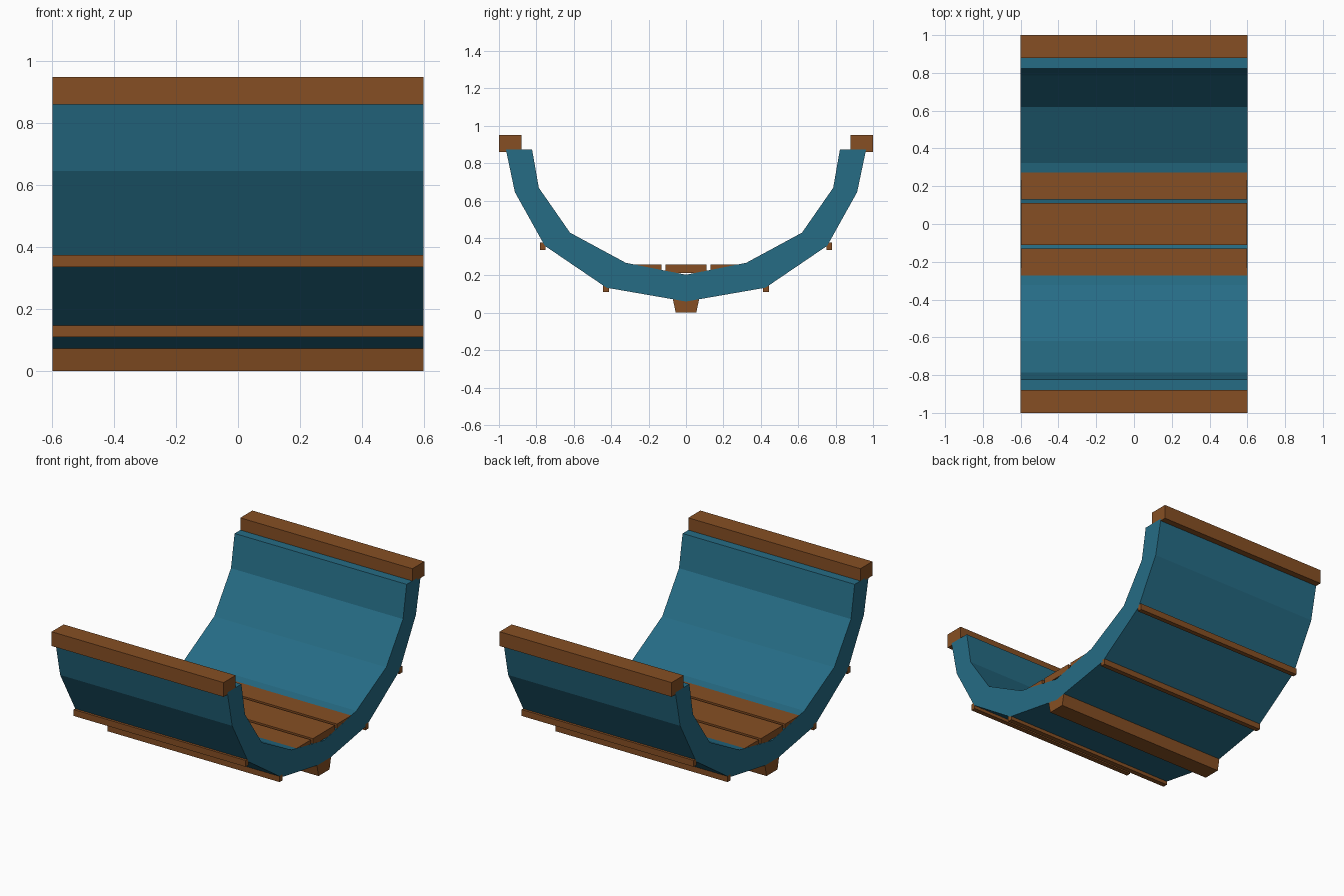
import bpy, bmesh

if "Cube" in bpy.data.objects:
    bpy.data.objects.remove(bpy.data.objects["Cube"])


def material(name, rgb):
    m = bpy.data.materials.new(name)
    m.diffuse_color = (*rgb, 1)
    m.use_nodes = True
    m.node_tree.nodes["Principled BSDF"].inputs["Base Color"].default_value = m.diffuse_color
    return m


teal = material("teal paint", (0.019, 0.15, 0.235))
brown = material("brown wood", (0.24, 0.078, 0.017))


def extrude_profile(name, pts, half_len, mat):
    """Sweep a closed (y, z) outline along x."""
    bm = bmesh.new()
    ends = [[bm.verts.new((x, y, z)) for y, z in pts] for x in (-half_len, half_len)]
    n = len(pts)
    for i in range(n):
        j = (i + 1) % n
        bm.faces.new((ends[0][i], ends[0][j], ends[1][j], ends[1][i]))
    caps = [bm.faces.new(e) for e in ends]
    bmesh.ops.recalc_face_normals(bm, faces=bm.faces)
    bmesh.ops.triangulate(bm, faces=caps)
    me = bpy.data.meshes.new(name)
    bm.to_mesh(me)
    bm.free()
    me.materials.append(mat)
    ob = bpy.data.objects.new(name, me)
    bpy.context.collection.objects.link(ob)
    return ob


def plank(name, y0, y1, z0, z1, half_len=0.6):
    return extrude_profile(name, [(y0, z0), (y1, z0), (y1, z1), (y0, z1)], half_len, brown)


# Hull shell: half outlines mirrored across y = 0
outer = [(0.963, 0.873), (0.915, 0.645), (0.755, 0.358), (0.425, 0.134)]
inner = [(0.823, 0.873), (0.787, 0.668), (0.62, 0.428), (0.322, 0.267)]


def mirrored(half, bottom):
    return half + [(0, bottom)] + [(-y, z) for y, z in reversed(half)]


extrude_profile("hull", mirrored(outer, 0.06) + mirrored(inner, 0.203)[::-1], 0.6, teal)

# Keel
extrude_profile("keel", [(-0.055, 0), (0.055, 0), (0.07, 0.072), (-0.07, 0.072)], 0.6, brown)

# Rails, rubbing strips and outer floorboards on both sides
for side, s in (("front", -1), ("back", 1)):
    for part, a, b, z0, z1, hl in (
        ("gunwale", 0.88, 1.0, 0.86, 0.95, 0.6),
        ("upper_strip", 0.75, 0.78, 0.335, 0.375, 0.6),
        ("lower_strip", 0.412, 0.443, 0.11, 0.149, 0.6),
        ("floorboard", 0.13, 0.31, 0.212, 0.257, 0.5995),
    ):
        plank(f"{part}_{side}", *sorted((s * a, s * b)), z0, z1, hl)

# Centre floorboard
plank("floorboard_centre", -0.11, 0.11, 0.212, 0.257, 0.5995)
